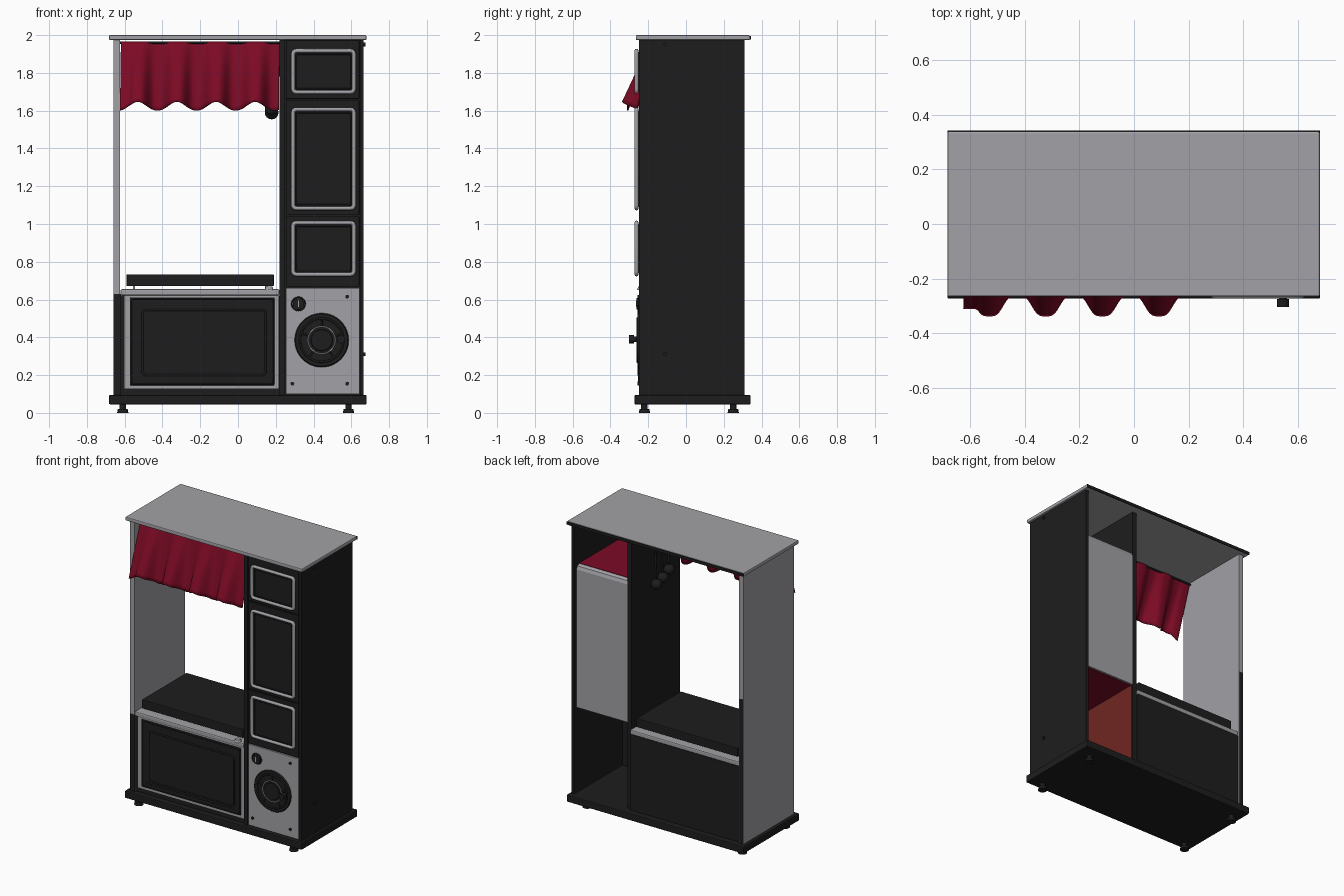
import bpy, bmesh
from math import cos, sin, pi, tau, radians
from mathutils import Matrix, Vector

cube = bpy.data.objects.get("Cube")
if cube:
    bpy.data.objects.remove(cube, do_unlink=True)


def material(name, r, g, b):
    m = bpy.data.materials.new(name)
    m.use_nodes = True
    m.diffuse_color = (r, g, b, 1)
    m.node_tree.nodes["Principled BSDF"].inputs["Base Color"].default_value = (r, g, b, 1)
    return m


BLACK = material("charcoal black", 0.0125, 0.0125, 0.0125)
GREY = material("silver grey", 0.36, 0.36, 0.385)
RED = material("curtain red", 0.2, 0.003, 0.018)
RUST = material("rust red", 0.16, 0.02, 0.016)


def finish(name, bm, mat, smooth=False):
    mesh = bpy.data.meshes.new(name)
    bm.to_mesh(mesh)
    bm.free()
    mesh.materials.append(mat)
    ob = bpy.data.objects.new(name, mesh)
    bpy.context.collection.objects.link(ob)
    if smooth:
        bpy.ops.object.select_all(action='DESELECT')
        ob.select_set(True)
        bpy.context.view_layer.objects.active = ob
        bpy.ops.object.shade_smooth_by_angle(angle=radians(40))
    return ob


def box(name, x, y, z, mat, bevel=0.0, only=lambda e: True):
    """Box from (low, high) ranges along each axis, bevelled on chosen edges."""
    bm = bmesh.new()
    bmesh.ops.create_cube(bm, size=1)
    for v in bm.verts:
        for i, (lo, hi) in enumerate((x, y, z)):
            v.co[i] = hi if v.co[i] > 0 else lo
    if bevel:
        bmesh.ops.bevel(bm, geom=[e for e in bm.edges if only(e)], offset=bevel,
                        segments=2, affect='EDGES', profile=0.5)
    return finish(name, bm, mat)


def rod(name, start, end, r1, mat, r2=None, sides=24):
    """Cylinder or cone between two points."""
    a, b = Vector(start), Vector(end)
    turn = (b - a).to_track_quat('Z', 'Y').to_matrix().to_4x4()
    bm = bmesh.new()
    bmesh.ops.create_cone(bm, cap_ends=True, segments=sides, radius1=r1,
                          radius2=r1 if r2 is None else r2, depth=(b - a).length,
                          matrix=Matrix.Translation((a + b) / 2) @ turn)
    return finish(name, bm, mat, True)


def ball(name, centre, r, mat):
    bm = bmesh.new()
    bmesh.ops.create_uvsphere(bm, u_segments=20, v_segments=12, radius=r,
                              matrix=Matrix.Translation(centre))
    return finish(name, bm, mat, True)


def tube(name, points, r, mat, closed=True):
    cu = bpy.data.curves.new(name, 'CURVE')
    cu.dimensions = '3D'
    cu.bevel_depth, cu.bevel_resolution = r, 2
    cu.materials.append(mat)
    sp = cu.splines.new('POLY')
    sp.points.add(len(points) - 1)
    for p, co in zip(sp.points, points):
        p.co = (*co, 1)
    sp.use_cyclic_u = closed
    ob = bpy.data.objects.new(name, cu)
    bpy.context.collection.objects.link(ob)


def trim(name, x, z, y, r, mat, corner=0.018):
    """Rounded rectangular moulding facing the front."""
    pts = []
    for k, (sx, sz) in enumerate(((1, 1), (0, 1), (0, 0), (1, 0))):
        cx = x[sx] + (-corner if sx else corner)
        cz = z[sz] + (-corner if sz else corner)
        for i in range(5):
            a = (k + i / 4) * pi / 2
            pts.append((cx + corner * cos(a), y, cz + corner * sin(a)))
    tube(name, pts, r, mat)


# Carcass: base, feet, top, side walls
box("base", (-0.683, 0.681), (-0.273, 0.342), (0.045, 0.095), BLACK, 0.006)
for x in (-0.61, 0.585):
    for y in (-0.22, 0.25):
        rod("foot_stem", (x, y, 0.018), (x, y, 0.047), 0.017, BLACK)
        rod("foot_pad", (x, y, 0), (x, y, 0.02), 0.03, BLACK, 0.026)
box("top", (-0.683, 0.68), (-0.266, 0.338), (1.974, 2.0), GREY, 0.006)
box("top_back_edge", (-0.683, 0.68), (0.337, 0.343), (1.976, 1.996), BLACK)
box("right_wall", (-0.66, -0.625), (-0.248, 0.309), (0.095, 1.975), GREY)
box("right_wall_front_edge", (-0.659, -0.62), (-0.25, -0.246), (0.095, 0.63), BLACK)
box("right_wall_back_edge", (-0.656, -0.628), (0.308, 0.31), (0.095, 1.1), BLACK)
box("left_wall", (0.645, 0.665), (-0.25, 0.31), (0.095, 1.975), BLACK)
box("divider", (0.22, 0.25), (-0.25, 0.285), (0.095, 1.975), BLACK)
for z in (0.31, 1.95):
    rod("wall_screw", (0.66, -0.11, z), (0.674, -0.11, z), 0.01, BLACK)

# Tall column: refrigerator body with red shelves above and below
box("fridge_body", (0.25, 0.645), (-0.22, 0.283), (0.69, 1.68), GREY, 0.03,
    lambda e: all(v.co.y > 0.2 and v.co.z > 1.6 for v in e.verts))
box("upper_shelf", (0.25, 0.645), (-0.22, 0.252), (1.679, 1.683), RED)
box("lower_shelf", (0.25, 0.645), (-0.22, 0.27), (0.686, 0.691), RED)
box("lower_liner", (0.249, 0.254), (-0.22, 0.28), (0.097, 0.686), RUST)
box("column_fascia", (0.25, 0.646), (-0.238, -0.22), (0.095, 1.975), BLACK)

# Three framed doors
for name, lo, hi, gap in (("top_door", 1.69, 1.925, (1.662, 1.972)),
                          ("middle_door", 1.075, 1.615, (1.047, 1.655)),
                          ("bottom_door", 0.725, 1.015, (0.668, 1.04))):
    box(name, (0.254, 0.642), (-0.249, -0.225), gap, BLACK, 0.004)
    box(name + "_panel", (0.295, 0.61), (-0.262, -0.24), (lo + 0.015, hi - 0.015), BLACK)
    trim(name + "_frame", (0.291, 0.614), (lo + 0.008, hi - 0.008), -0.262, 0.011, GREY)
    trim(name + "_inner_line", (0.309, 0.596), (lo + 0.026, hi - 0.026), -0.261, 0.004, BLACK, 0.008)

# Washing machine front
box("washer_plate", (0.255, 0.642), (-0.25, -0.237), (0.1, 0.662), GREY)
cx, cz = 0.443, 0.385


def disc(name, x, z, r, front, mat, r2=None, sides=40):
    rod(name, (x, -0.245, z), (x, front, z), r, mat, r2, sides)


def ring(name, x, z, r, y, thick, mat):
    tube(name, [(x + r * cos(i * tau / 40), y, z + r * sin(i * tau / 40))
                for i in range(40)], thick, mat)


disc("washer_door", cx, cz, 0.147, -0.258, BLACK, 0.138)
ring("washer_door_rim", cx, cz, 0.115, -0.257, 0.006, BLACK)
ring("washer_glass_ring", cx, cz, 0.072, -0.256, 0.004, GREY)
disc("washer_glass", cx, cz, 0.066, -0.262, BLACK, 0.055)
for i in range(5):
    a = tau * i / 5 + 0.3
    tube("washer_door_spoke", [(cx + r * cos(a), -0.257, cz + r * sin(a)) for r in (0.075, 0.115)],
         0.005, BLACK, False)
disc("washer_handle", 0.545, 0.39, 0.015, -0.28, BLACK)
rod("washer_handle_grip", (0.545, -0.275, 0.39), (0.545, -0.303, 0.39), 0.022, BLACK)
disc("washer_dial", 0.32, 0.577, 0.03, -0.262, BLACK)
ring("washer_dial_ring", 0.32, 0.577, 0.035, -0.25, 0.004, BLACK)
box("washer_dial_pointer", (0.317, 0.323), (-0.265, -0.25), (0.56, 0.595), GREY)
for x, z in ((0.578, 0.615), (0.288, 0.155), (0.578, 0.155)):
    disc("washer_bolt", x, z, 0.01, -0.256, BLACK, sides=12)

# Low cabinet with oven door
box("cabinet_body", (-0.625, 0.22), (-0.235, 0.3), (0.095, 0.622), BLACK)
box("oven_surround", (-0.6, 0.215), (-0.241, -0.23), (0.128, 0.622), GREY)
box("oven_door", (-0.572, 0.192), (-0.25, -0.235), (0.145, 0.612), BLACK, 0.005)
trim("oven_door_edge", (-0.565, 0.185), (0.152, 0.605), -0.249, 0.004, BLACK)
trim("oven_window_edge", (-0.505, 0.145), (0.2, 0.545), -0.25, 0.006, BLACK)
box("oven_window", (-0.5, 0.14), (-0.252, -0.245), (0.205, 0.54), BLACK)
box("oven_hinge_bar", (-0.53, 0.15), (-0.253, -0.24), (0.158, 0.18), BLACK)

# Worktop, hob slab and small knob
box("worktop", (-0.622, 0.22), (-0.25, 0.303), (0.622, 0.655), GREY, 0.008)
box("hob", (-0.59, 0.19), (-0.215, 0.275), (0.671, 0.733), BLACK, 0.004)
for x in (-0.55, 0.15):
    for y in (-0.15, 0.2):
        rod("hob_support", (x, y, 0.65), (x, y, 0.675), 0.006, GREY)
rod("worktop_knob", (0.165, -0.235, 0.65), (0.165, -0.235, 0.668), 0.024, GREY, 0.018)

# Utensils hanging from a rail on the divider
rod("utensil_rail", (0.19, -0.15, 1.86), (0.19, 0.11, 1.86), 0.007, BLACK)
for y in (-0.15, 0.11):
    rod("rail_bracket", (0.19, y, 1.86), (0.222, y, 1.86), 0.008, BLACK)
for y, z in ((0.07, 1.59), (0.0, 1.61), (-0.07, 1.64)):
    rod("utensil_handle", (0.18, y, z), (0.19, y, 1.86), 0.007, BLACK)
    ball("utensil_head", (0.178, y, z), 0.036, BLACK)

# Curtain: hung behind the front edge, waves deepen towards a scalloped hem
bm = bmesh.new()
bmesh.ops.create_grid(bm, x_segments=96, y_segments=14, size=1)
for v in bm.verts:
    x = -0.2 + 0.42 * v.co.x
    t = (1 - v.co.y) / 2
    c = cos((x + 0.525) * tau / 0.207)
    wave = c * (1.5 - 0.5 * c * c)
    if x < -0.525:
        wave = max(wave, 0.3)
    hem = 1.625 + 0.024 * c
    v.co = (x - 0.005 * t, -0.182 - 0.118 * t - wave * (0.008 + 0.03 * t),
            1.965 + (hem - 1.965) * t)
curtain = finish("curtain", bm, RED, True)
solid = curtain.modifiers.new("thickness", 'SOLIDIFY')
solid.thickness = 0.006
rod("curtain_rod", (-0.625, -0.178, 1.96), (0.22, -0.178, 1.96), 0.006, BLACK)
